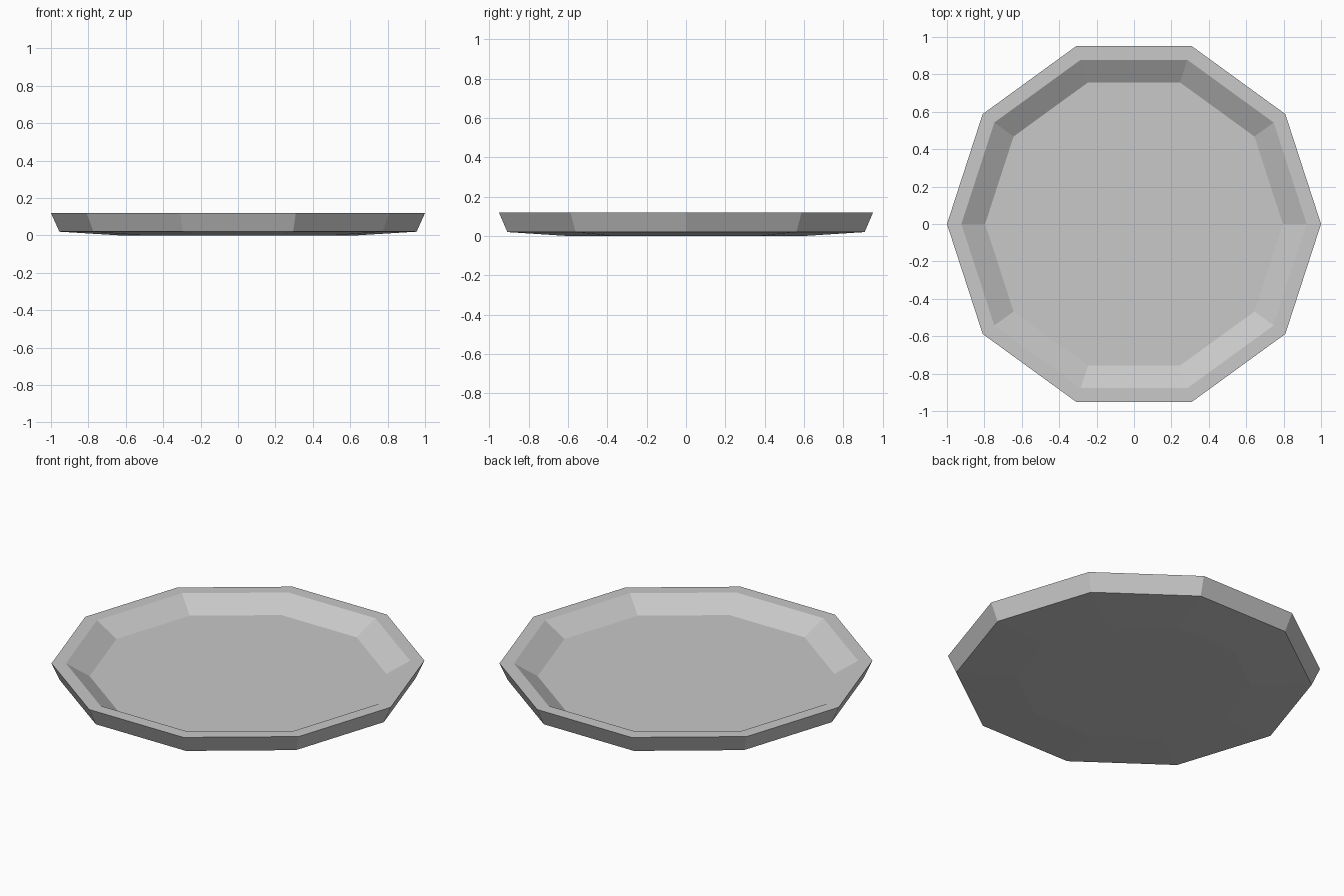
import bpy, bmesh, math

cube = bpy.data.objects.get("Cube")
if cube:
    bpy.data.objects.remove(cube, do_unlink=True)

SIDES = 10

# Pale grey material
grey = bpy.data.materials.new("pale grey")
grey.use_nodes = True
colour = (0.58, 0.58, 0.58, 1)
grey.diffuse_color = colour
grey.node_tree.nodes["Principled BSDF"].inputs["Base Color"].default_value = colour

# Profile as (radius, height): foot, underside edge, rim outside, rim inside, floor
profile = [(0.63, 0), (0.955, 0.02), (1, 0.12), (0.923, 0.12), (0.796, 0.043)]


def ring(bm, radius, z):
    angles = [math.tau * i / SIDES for i in range(SIDES)]
    return [bm.verts.new((radius * math.cos(a), radius * math.sin(a), z)) for a in angles]


# Plate: rings bridged along the profile, capped at foot and floor
bm = bmesh.new()
rings = [ring(bm, r, z) for r, z in profile]
for low, high in zip(rings, rings[1:]):
    for i in range(SIDES):
        j = (i + 1) % SIDES
        bm.faces.new((low[i], low[j], high[j], high[i]))
bm.faces.new(rings[0][::-1])
bm.faces.new(rings[-1])
bmesh.ops.recalc_face_normals(bm, faces=bm.faces)

mesh = bpy.data.meshes.new("plate")
bm.to_mesh(mesh)
bm.free()
mesh.materials.append(grey)
plate = bpy.data.objects.new("plate", mesh)
bpy.context.collection.objects.link(plate)
